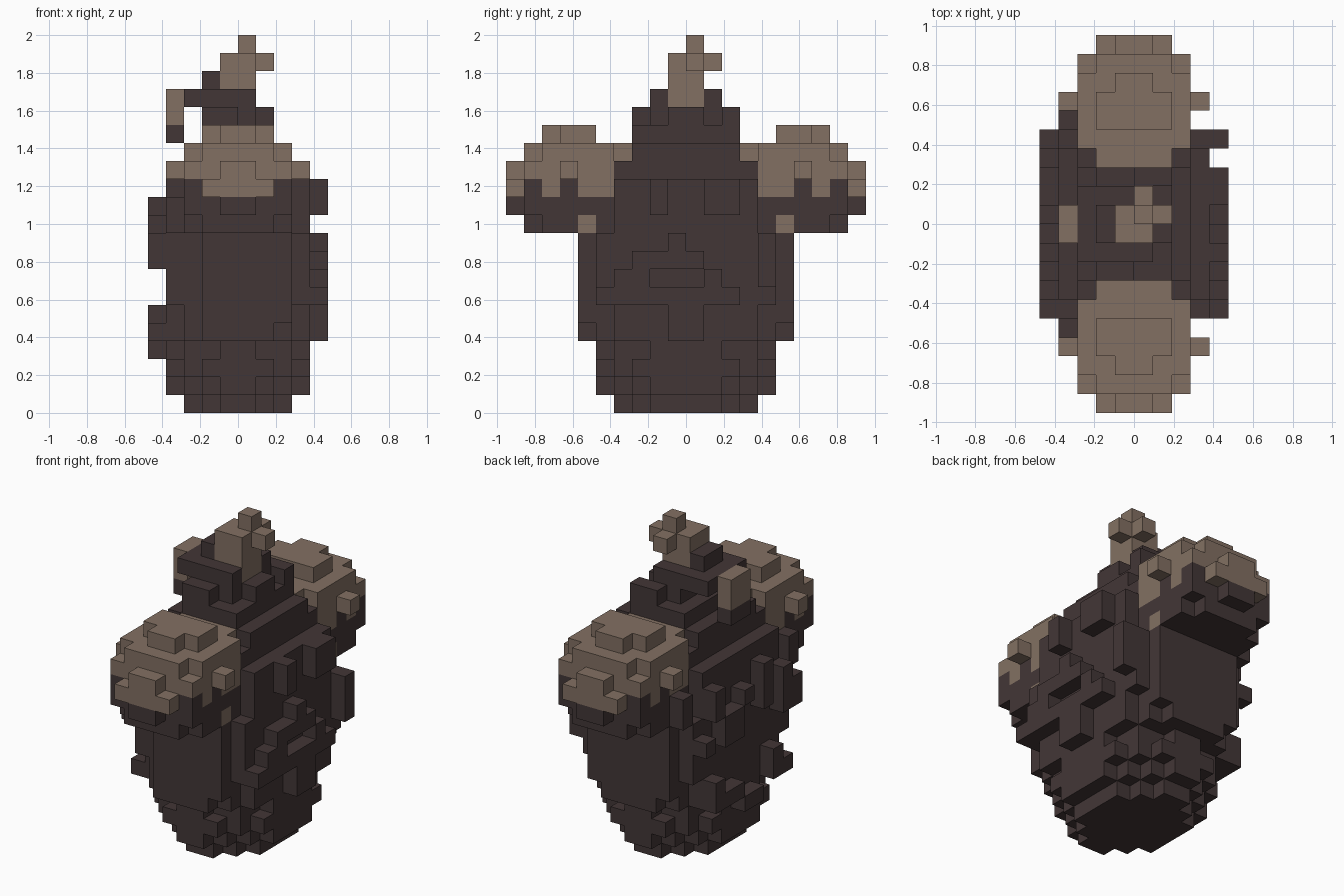
import bpy, bmesh
from mathutils import Vector

if "Cube" in bpy.data.objects:
    bpy.data.objects.remove(bpy.data.objects["Cube"], do_unlink=True)

V = 2 / 21  # size of one block


def material(name, colour):
    m = bpy.data.materials.new(name)
    m.use_nodes = True
    m.diffuse_color = (*colour, 1)
    bsdf = m.node_tree.nodes["Principled BSDF"]
    bsdf.inputs["Base Color"].default_value = (*colour, 1)
    bsdf.inputs["Roughness"].default_value = 0.9
    return m


DARK, TAN = 0, 1
MATS = [material("dark_bark", (0.055, 0.037, 0.037)),
        material("tan_moss", (0.226, 0.163, 0.123))]


def box(x0, x1, y0, y1, z0, z1):
    return {(x, y, z) for x in range(x0, x1)
            for y in range(y0, y1) for z in range(z0, z1)}


def slab(half_x, half_y, z0, z1):
    return box(-half_x, half_x, -half_y, half_y, z0, z1)


def build(name, cells, solid, colour):
    """Skin the blocks with faces wherever the whole solid is open."""
    bm = bmesh.new()
    for c in cells:
        for axis in range(3):
            for sign in (-1, 1):
                n = [0, 0, 0]
                n[axis] = sign
                if tuple(a + b for a, b in zip(c, n)) in solid:
                    continue
                u, w = Vector((0, 0, 0)), Vector((0, 0, 0))
                u[(axis + 1) % 3] = 0.5
                w[(axis + 2) % 3] = 0.5
                mid = Vector(c) + Vector((0.5, 0.5, 0.5)) + Vector(n) * 0.5
                ring = [mid - u - w, mid + u - w, mid + u + w, mid - u + w]
                if sign < 0:
                    ring.reverse()
                f = bm.faces.new([bm.verts.new(p * V) for p in ring])
                f.material_index = colour(*c)
    bmesh.ops.remove_doubles(bm, verts=bm.verts, dist=1e-4)
    bmesh.ops.dissolve_limit(bm, angle_limit=0.01, verts=bm.verts,
                             edges=bm.edges, delimit={"MATERIAL"})
    me = bpy.data.meshes.new(name)
    bm.to_mesh(me)
    bm.free()
    for m in MATS:
        me.materials.append(m)
    ob = bpy.data.objects.new(name, me)
    bpy.context.collection.objects.link(ob)


# Trunk: stacked slabs with stepped corners, narrowing into the neck
trunk = set()
for half_x, half_y, z0, z1 in [
        (3, 2, 0, 1), (2, 3, 0, 1), (1, 4, 0, 1),
        (3, 3, 1, 4), (2, 4, 1, 2), (3, 4, 2, 4),
        (4, 2, 1, 4), (4, 3, 2, 3), (1, 5, 1, 4), (2, 5, 2, 3),
        (4, 4, 4, 10), (3, 5, 4, 10), (2, 6, 4, 10), (4, 5, 6, 10),
        (4, 4, 10, 13), (3, 5, 10, 12), (3, 4, 13, 14),
        (3, 3, 14, 15), (2, 3, 15, 16), (1, 2, 16, 17)]:
    trunk |= slab(half_x, half_y, z0, z1)
trunk |= box(2, 3, -6, -5, 5, 10) | box(-3, 3, 5, 6, 5, 10)

# Bark ridges on the two broad sides, as y and z ranges
left_ridges = [(-2, -1, 11, 13), (1, 3, 11, 13), (-3, -1, 8, 9),
               (-1, 0, 8, 10), (0, 1, 8, 9), (1, 2, 7, 8), (-4, -2, 7, 8),
               (-4, 3, 6, 7), (-1, 1, 5, 6), (-1, 1, 4, 5),
               (-5, -4, 6, 7), (4, 5, 7, 10)]
right_ridges = [(-2, -1, 9, 12), (1, 3, 8, 10), (3, 4, 10, 12),
                (-4, -3, 8, 11), (-5, -4, 8, 10), (0, 1, 10, 11),
                (1, 4, 4, 5), (3, 4, 5, 6), (-1, 1, 3, 4),
                (-3, -2, 4, 6), (-4, -3, 4, 5), (4, 5, 8, 9)]
for r in left_ridges:
    trunk |= box(4, 5, *r)
for r in right_ridges:
    trunk |= box(-5, -4, *r)

# Shoulder blocks around the neck
trunk |= box(-2, 0, -3, -2, 16, 17) | box(0, 2, 2, 3, 16, 17)
trunk |= box(1, 2, -1, 1, 16, 17)

# Crown: bent neck, upright stem and hanging twig
crown = box(-3, 1, -2, 2, 17, 18)
crown |= box(-2, 1, -1, 1, 18, 19) | box(-1, 1, -1, 1, 19, 20)
crown |= box(1, 2, 0, 1, 19, 20) | box(0, 1, 1, 2, 19, 20)
crown |= box(0, 1, 0, 1, 20, 21)
twig = box(-4, -3, -1, 1, 15, 18)

# Canopies: one rounded clump at the back, mirrored to the front
clump = box(-4, -3, 5, 6, 10, 12)
for half_x, y0, y1, z0, z1 in [
        (2, 5, 9, 10, 11), (3, 5, 8, 10, 11),
        (3, 4, 9, 11, 14), (1, 9, 10, 11, 12),
        (2, 9, 10, 12, 13), (1, 9, 10, 13, 14),
        (3, 4, 8, 14, 15), (2, 3, 9, 14, 15),
        (2, 5, 7, 15, 16), (1, 7, 8, 15, 16),
        (4, 6, 7, 13, 14)]:
    clump |= box(-half_x, half_x, y0, y1, z0, z1)
back = clump - trunk
front = {(x, -1 - y, z) for x, y, z in clump} - trunk


def clump_colour(x, y, z):
    depth = y if y >= 0 else -1 - y
    if z == 12:
        return DARK if depth in (6, 8) and x not in (-2, -1, 0, 1) else TAN
    if z == 10:
        return TAN if depth == 5 and x == 2 else DARK
    return TAN if z > 12 else DARK


def crown_colour(x, y, z):
    return TAN if z > 18 or x >= -1 and -1 <= y < 1 else DARK


solid = trunk | crown | twig | back | front
build("trunk", trunk, solid, lambda x, y, z: DARK)
build("crown", crown, solid, crown_colour)
build("hanging_twig", twig, solid, lambda x, y, z: TAN if z > 15 else DARK)
build("back_canopy", back, solid, clump_colour)
build("front_canopy", front, solid, clump_colour)
